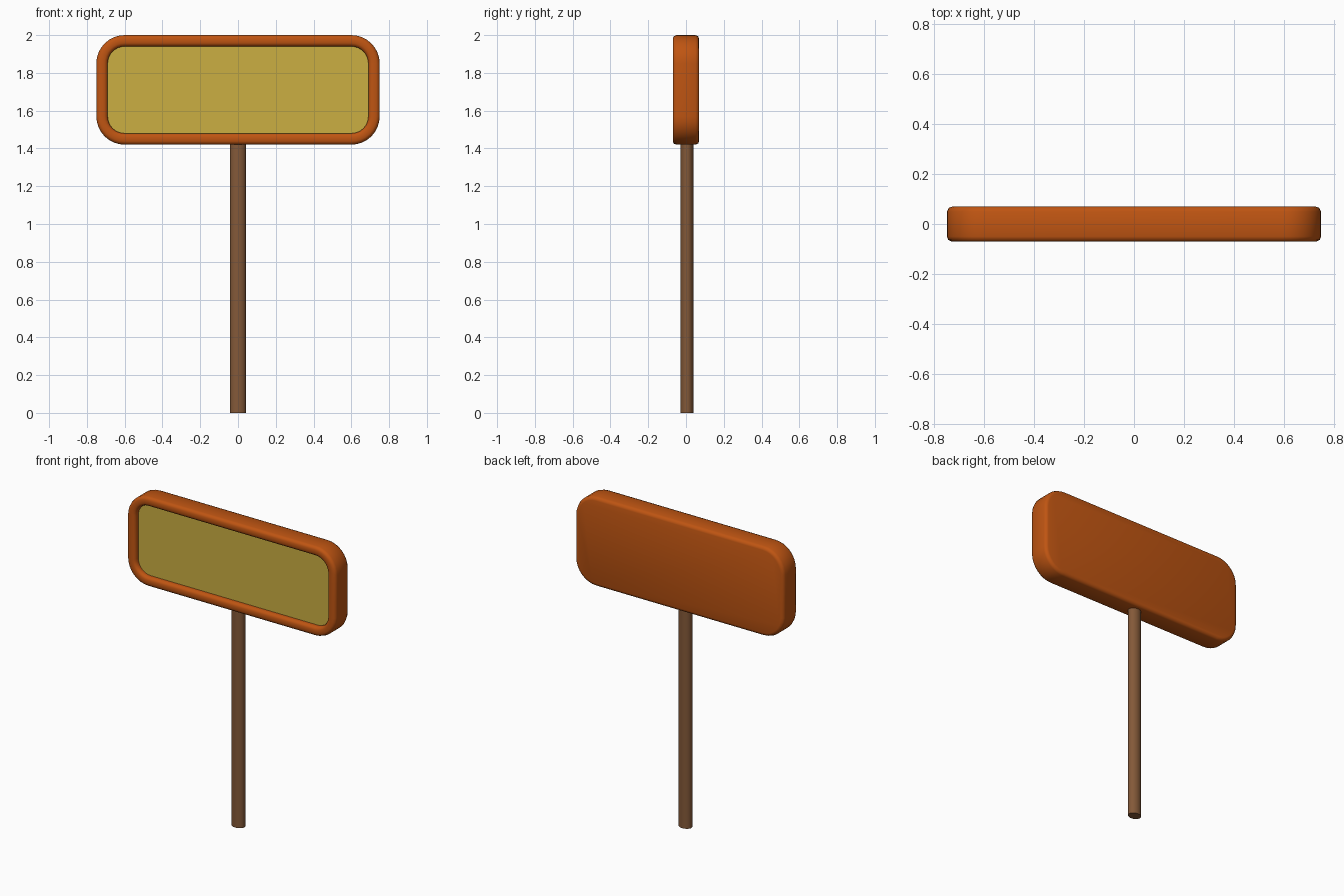
import bpy, bmesh, math

if "Cube" in bpy.data.objects:
    bpy.data.objects.remove(bpy.data.objects["Cube"])

HX, Z0, Z1, R = 0.75, 1.42, 2.0, 0.15   # board half width, bottom, top, corner radius
SEG = 8


def material(name, rgb):
    m = bpy.data.materials.new(name)
    m.diffuse_color = (*rgb, 1)
    m.use_nodes = True
    m.node_tree.nodes["Principled BSDF"].inputs["Base Color"].default_value = m.diffuse_color
    return m


def rounded_ring(bm, inset, y):
    """Rounded rectangle of vertices, inset from the board outline."""
    r = R - inset
    cx, cz, zc = HX - R, (Z1 - Z0) / 2 - R, (Z0 + Z1) / 2
    ring = []
    for q, (sx, sz) in enumerate(((1, 1), (-1, 1), (-1, -1), (1, -1))):
        for i in range(SEG + 1):
            a = math.pi / 2 * (q + i / SEG)
            ring.append(bm.verts.new((sx * cx + r * math.cos(a), y,
                                      zc + sz * cz + r * math.sin(a))))
    return ring


def board_part(name, profile, mat, cap_first=True):
    """Loft rounded rings through (inset, y) profile points."""
    bm = bmesh.new()
    rings = [rounded_ring(bm, *p) for p in profile]
    for a, b in zip(rings, rings[1:]):
        n = len(a)
        for i in range(n):
            bm.faces.new((a[i], a[(i + 1) % n], b[(i + 1) % n], b[i]))
    if cap_first:
        # with the ring counter-clockwise seen from -y, reverse to face +y
        bm.faces.new(rings[0][::-1] if len(rings) > 1 else rings[0])
    for f in bm.faces:
        f.smooth = True
    me = bpy.data.meshes.new(name)
    bm.to_mesh(me)
    bm.free()
    me.materials.append(mat)
    ob = bpy.data.objects.new(name, me)
    bpy.context.collection.objects.link(ob)
    return ob


# Frame: closed back, rounded rim, recess wall at the front
board_part("sign_frame", [
    (0.022, 0.07), (0.007, 0.065), (0, 0.05),
    (0, -0.05), (0.005, -0.064), (0.018, -0.07),
    (0.042, -0.07), (0.055, -0.064), (0.06, -0.05), (0.06, -0.036)],
    material("orange_paint", (0.52, 0.09, 0.006)))

# Recessed display panel
board_part("sign_panel", [(0.059, -0.038)], material("yellow_panel", (0.6, 0.43, 0.055)))

# Slightly oval pole
bpy.ops.mesh.primitive_cylinder_add(vertices=24, radius=1, depth=1.44, location=(0, 0.005, 0.72))
pole = bpy.context.object
pole.name = "pole"
pole.scale = (0.043, 0.034, 1)
bpy.ops.object.transform_apply(location=False, rotation=False, scale=True)
bpy.ops.object.shade_smooth_by_angle()
pole.data.materials.append(material("brown_wood", (0.23, 0.1, 0.04)))
